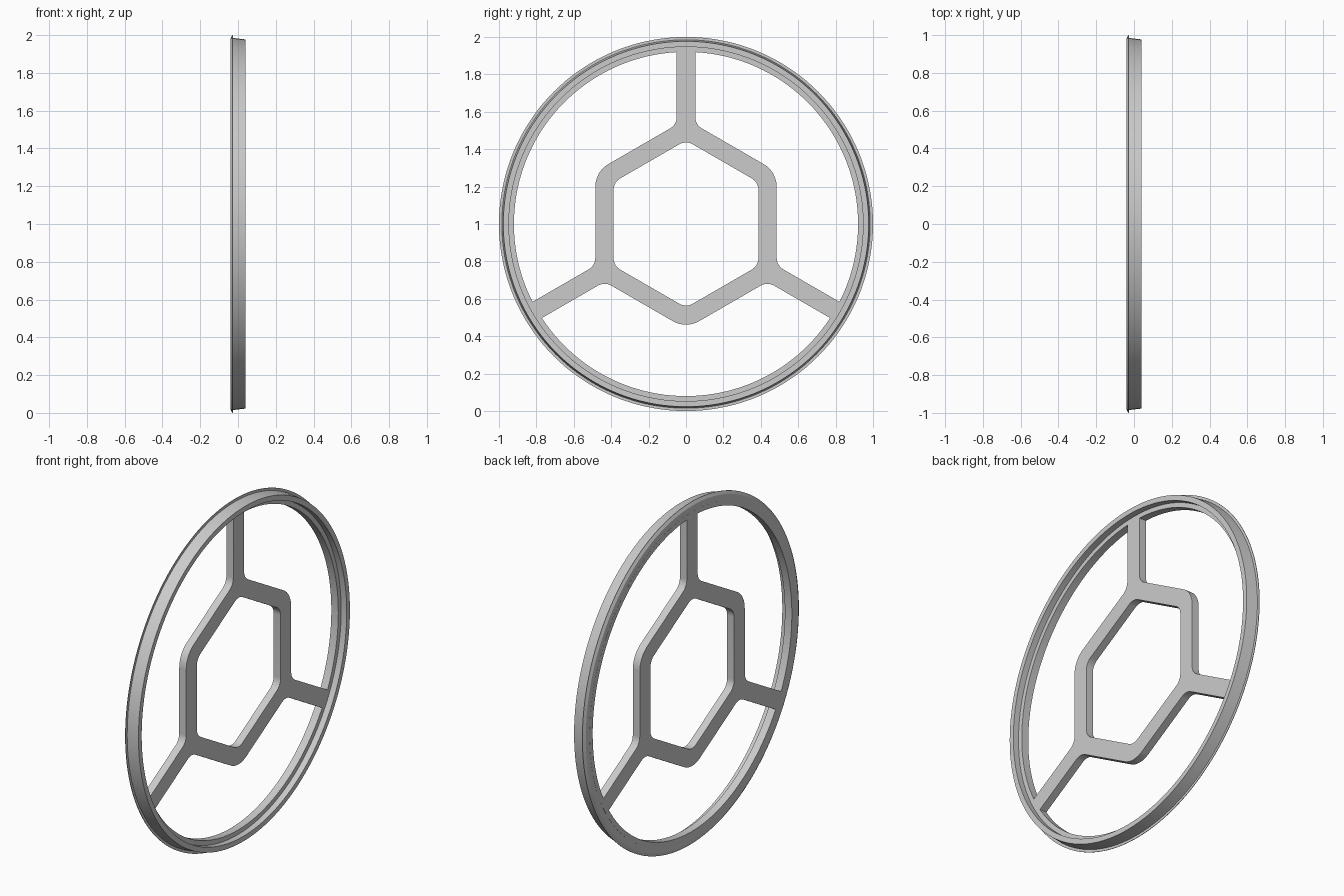
import bpy, bmesh, math
from mathutils import Matrix, Vector

cube = bpy.data.objects.get("Cube")
if cube:
    bpy.data.objects.remove(cube, do_unlink=True)

# Main sizes
CENTRE = Vector((0, 0, 1))
BACK, LEDGE, FRONT = -0.04, 0.005, 0.04
BORE, STEP = 0.92, 0.947
HEX_OUT, HEX_IN = 0.485, 0.387
SPOKE = 0.05
SEGMENTS = 144

grey = bpy.data.materials.new("light_grey")
grey.use_nodes = True
grey.diffuse_color = (0.6, 0.6, 0.6, 1)
grey.node_tree.nodes["Principled BSDF"].inputs["Base Color"].default_value = (0.6, 0.6, 0.6, 1)


def finish(name, mesh):
    """Link a mesh as a named part, clean it and smooth its curved faces."""
    bm = bmesh.new()
    bm.from_mesh(mesh)
    bmesh.ops.remove_doubles(bm, verts=bm.verts, dist=0.0001)
    bmesh.ops.recalc_face_normals(bm, faces=bm.faces)
    bm.to_mesh(mesh)
    bm.free()
    mesh.materials.clear()
    mesh.materials.append(grey)
    obj = bpy.data.objects.new(name, mesh)
    bpy.context.collection.objects.link(obj)
    bpy.ops.object.select_all(action='DESELECT')
    obj.select_set(True)
    bpy.context.view_layer.objects.active = obj
    bpy.ops.object.shade_smooth_by_angle(angle=math.radians(25))
    return obj


def polar(radius, angle):
    return Vector((radius * math.cos(angle), radius * math.sin(angle)))


def arc(radius, start, end, count):
    return [polar(radius, start + (end - start) * i / count) for i in range(count + 1)]


def fillet(before, corner, after, radius, count=8):
    """Points of a round that replaces one corner."""
    a, b = (before - corner).normalized(), (after - corner).normalized()
    half = a.angle(b) / 2
    middle = corner + (a + b).normalized() * radius / math.sin(half)
    reach = radius / math.tan(half)
    first, last = corner + a * reach - middle, corner + b * reach - middle
    return [middle + first.lerp(last, i / count).normalized() * radius for i in range(count + 1)]


def turned(points, angle):
    rot = Matrix.Rotation(angle, 2)
    return [rot @ p for p in points]


# Rim: revolved section with a thin lip at the back and a step inside
section = [(BACK, STEP), (BACK, 0.983), (-0.03, 1.0), (-0.027, 1.0),
           (-0.027, 0.985), (FRONT, 0.977), (FRONT, STEP)]
bm = bmesh.new()
rings = []
for i in range(SEGMENTS):
    a = math.tau * i / SEGMENTS
    rings.append([bm.verts.new(CENTRE + Vector((x, r * math.cos(a), r * math.sin(a))))
                  for x, r in section])
for i, ring in enumerate(rings):
    following = rings[(i + 1) % SEGMENTS]
    for j in range(len(section)):
        k = (j + 1) % len(section)
        bm.faces.new((ring[j], ring[k], following[k], following[j]))
rim_mesh = bpy.data.meshes.new("rim")
bm.to_mesh(rim_mesh)
bm.free()
finish("rim", rim_mesh)

# Opening between two spokes, drawn for the one centred on angle zero
side = math.radians(60)
tip = polar(HEX_OUT / math.cos(math.pi / 6), 0)
spoke_dir = polar(1, side)
inward = polar(1, side - math.pi / 2)
# Distance along the spoke where its edge crosses the hexagon side
vertex = HEX_OUT / math.cos(math.pi / 6)
along = vertex - SPOKE * math.tan(math.pi / 6)
upper = spoke_dir * along + inward * SPOKE
lower = Vector((upper.x, -upper.y))
end = side - math.asin(SPOKE / BORE)
rim_top, rim_bottom = polar(BORE, end), polar(BORE, -end)
opening = arc(BORE, -end, end, 48)
opening += fillet(rim_top, upper, tip, 0.07)
opening += fillet(upper, tip, lower, 0.14)
opening += fillet(tip, lower, rim_bottom, 0.07)

# Central hexagonal opening with rounded corners
corners = [polar(HEX_IN / math.cos(math.pi / 6), math.radians(30 + 60 * i)) for i in range(6)]
hexagon = []
for i in range(6):
    hexagon += fillet(corners[i - 1], corners[i], corners[(i + 1) % 6], 0.07)

# Spokes, hexagon and inner ledge: one plate with the openings cut out
outlines = [arc(STEP + 0.001, 0, math.tau, SEGMENTS)[:-1], hexagon]
outlines += [turned(opening, math.radians(30 + 120 * i)) for i in range(3)]
curve = bpy.data.curves.new("spoke_outline", 'CURVE')
curve.dimensions = '2D'
curve.fill_mode = 'BOTH'
curve.extrude = (LEDGE - BACK) / 2
for outline in outlines:
    spline = curve.splines.new('POLY')
    spline.points.add(len(outline) - 1)
    for point, p in zip(spline.points, outline):
        point.co = (p.x, p.y, 0, 1)
    spline.use_cyclic_u = True
helper = bpy.data.objects.new("spoke_outline", curve)
bpy.context.collection.objects.link(helper)
bpy.context.view_layer.update()
plate = bpy.data.meshes.new_from_object(helper.evaluated_get(bpy.context.evaluated_depsgraph_get()))
bpy.data.objects.remove(helper, do_unlink=True)

# Stand the plate upright, facing along x
upright = Matrix(((0, 0, 1, 0), (1, 0, 0, 0), (0, 1, 0, 0), (0, 0, 0, 1)))
shift = CENTRE + Vector(((BACK + LEDGE) / 2 - 0.0005, 0, 0))
plate.transform(Matrix.Translation(shift) @ upright)
finish("spokes_and_hexagon", plate)
